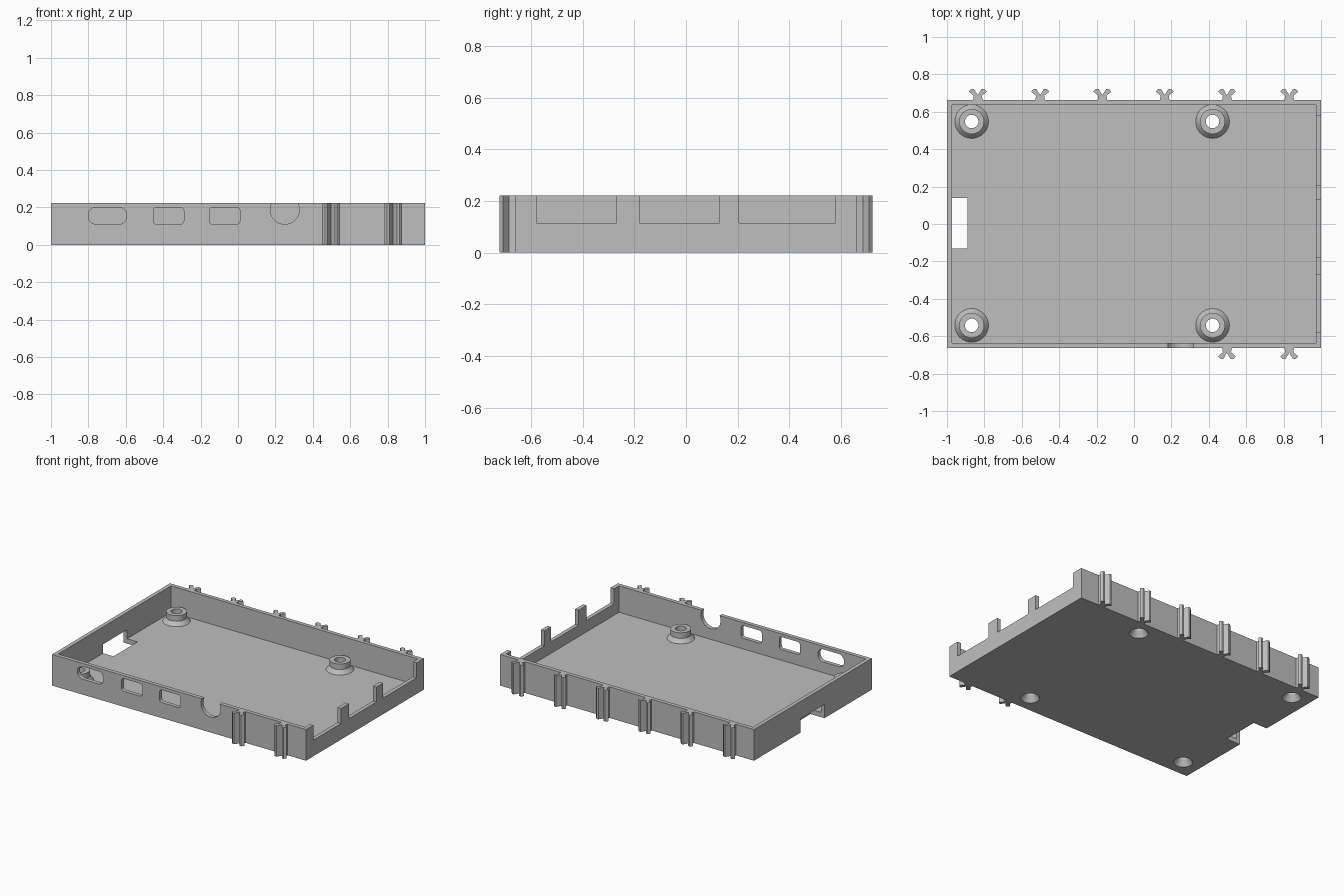
import bpy, bmesh, math
from mathutils import Vector

if "Cube" in bpy.data.objects:
    bpy.data.objects.remove(bpy.data.objects["Cube"], do_unlink=True)

HX, HY, H = 1.0, 0.663, 0.222      # half length, half width, height
WALL, FLOOR = 0.028, 0.034

grey = bpy.data.materials.new("plain_grey")
grey.use_nodes = True
grey.diffuse_color = (0.52, 0.52, 0.52, 1)
grey.node_tree.nodes["Principled BSDF"].inputs["Base Color"].default_value = grey.diffuse_color


def finish(name, bm):
    bmesh.ops.recalc_face_normals(bm, faces=bm.faces)
    mesh = bpy.data.meshes.new(name)
    bm.to_mesh(mesh)
    bm.free()
    mesh.materials.append(grey)
    obj = bpy.data.objects.new(name, mesh)
    bpy.context.collection.objects.link(obj)
    return obj


def loft(name, rings):
    """Skin a stack of equal-sized point rings and cap both ends."""
    bm = bmesh.new()
    loops = [[bm.verts.new(p) for p in ring] for ring in rings]
    n = len(loops[0])
    for a, b in zip(loops, loops[1:]):
        for i in range(n):
            j = (i + 1) % n
            bm.faces.new((a[i], a[j], b[j], b[i]))
    bm.faces.new(loops[0])
    bm.faces.new(loops[-1])
    return finish(name, bm)


def box(name, x0, x1, y0, y1, z0, z1):
    corners = ((x0, y0), (x1, y0), (x1, y1), (x0, y1))
    return loft(name, [[(x, y, z) for x, y in corners] for z in (z0, z1)])


def lathe(name, x, y, profile, sides=40):
    turns = [math.tau * i / sides for i in range(sides)]
    return loft(name, [[(x + r * math.cos(t), y + r * math.sin(t), z) for t in turns]
                       for r, z in profile])


def rounded_slot(x0, x1, z0, z1, r, steps=8):
    """Outline of a rounded rectangle in the front plane."""
    centres = ((x1 - r, z1 - r), (x0 + r, z1 - r), (x0 + r, z0 + r), (x1 - r, z0 + r))
    return [(cx + r * math.cos(a), cz + r * math.sin(a))
            for k, (cx, cz) in enumerate(centres)
            for a in [math.pi / 2 * (k + s / steps) for s in range(steps + 1)]]


def cut(target, cutter, keep=False):
    cutter.hide_render = True
    mod = target.modifiers.new("cut", 'BOOLEAN')
    mod.operation = 'DIFFERENCE'
    mod.solver = 'EXACT'
    mod.object = cutter
    bpy.context.view_layer.objects.active = target
    bpy.ops.object.modifier_apply(modifier=mod.name)
    if not keep:
        bpy.data.objects.remove(cutter, do_unlink=True)


def smooth(obj):
    bpy.ops.object.select_all(action='DESELECT')
    obj.select_set(True)
    bpy.context.view_layer.objects.active = obj
    bpy.ops.object.shade_smooth_by_angle(angle=math.radians(25))


# Open tray
tray = box("tray", -HX, HX, -HY, HY, 0, H)
cut(tray, box("cavity", -HX + WALL, HX - WALL, -HY + WALL, HY - WALL, FLOOR, H + 0.1))

# Large port openings in the left wall
for y0, y1 in ((-0.58, -0.27), (-0.18, 0.13), (0.205, 0.58)):
    cut(tray, box("port_cutter", HX - 0.05, HX + 0.1, y0, y1, 0.115, H + 0.1))

# Card slot through the right wall and floor
cut(tray, box("card_slot_cutter", -HX - 0.1, -0.89, -0.13, 0.14, -0.1, 0.098))

# Small connector openings and round jack opening in the front wall
R = 0.0775
for x0, x1, z0, z1, r in ((-0.8, -0.595, 0.11, 0.2, 0.042),
                          (-0.453, -0.29, 0.11, 0.2, 0.018),
                          (-0.153, 0.01, 0.11, 0.2, 0.018),
                          (0.25 - R, 0.25 + R, 0.11, 0.11 + 2 * R, R - 0.0005)):
    outline = rounded_slot(x0, x1, z0, z1, r)
    cut(tray, loft("connector_cutter", [[(x, y, z) for x, z in outline]
                                        for y in (-HY - 0.1, -HY + 0.06)]))

# Screw standoffs with countersunk holes through the floor
for label, x, y in (("back_right", -0.868, 0.548), ("back_left", 0.42, 0.548),
                    ("front_right", -0.868, -0.542), ("front_left", 0.42, -0.542)):
    post = lathe("standoff_" + label, x, y,
                 ((0.09, FLOOR), (0.067, FLOOR + 0.028), (0.067, FLOOR + 0.068)))
    hole = lathe("screw_hole", x, y,
                 ((0.062, -0.05), (0.062, 0), (0.036, 0.042), (0.036, 0.2)))
    cut(tray, hole, keep=True)
    cut(post, hole)
    smooth(post)
smooth(tray)

# Forked clips standing against the back and front walls
half = ((0.025, 0), (0.022, 0.023), (0.048, 0.045), (0.033, 0.06), (0.021, 0.06))
fork = list(half) + [(0, 0.026)] + [(-x, d) for x, d in reversed(half)]
clip_x = [-0.835 + 0.333 * i for i in range(6)]
for side, sign, places in (("back", 1, clip_x), ("front", -1, clip_x[4:])):
    for i, cx in enumerate(places):
        loft(f"{side}_clip_{i + 1}", [[(cx + x, sign * (HY + d), z) for x, d in fork]
                                      for z in (0, H)])
